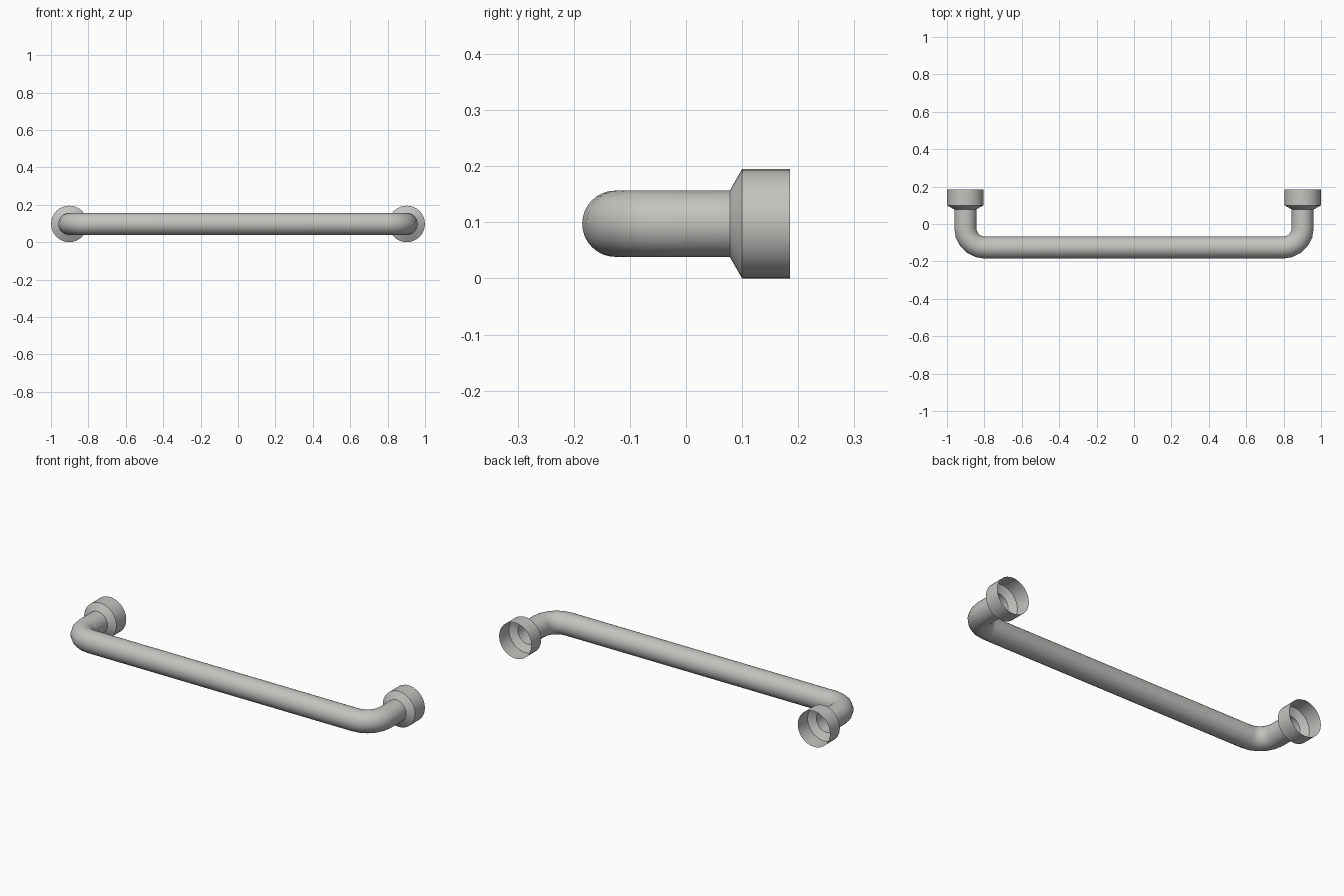
import bpy, bmesh, math
from mathutils import Vector

if "Cube" in bpy.data.objects:
    bpy.data.objects.remove(bpy.data.objects["Cube"])

R_TUBE, R_CUP, ZC = 0.059, 0.0975, 0.0975
X_LEG, Y_BAR, BEND = 0.902, -0.126, 0.105
SIDES, STEPS = 32, 5

steel = bpy.data.materials.new("satin_grey_metal")
steel.diffuse_color = (0.55, 0.545, 0.52, 1)
steel.use_nodes = True
steel.node_tree.nodes["Principled BSDF"].inputs["Base Color"].default_value = steel.diffuse_color


def sweep(name, rings):
    """Open tube through (centre, tangent angle in xy, radius) rings."""
    bm = bmesh.new()
    loops = []
    for (x, y), ang, r in rings:
        side = Vector((-math.sin(ang), math.cos(ang), 0))
        loops.append([bm.verts.new(Vector((x, y, ZC)) + side * r * math.cos(t)
                                   + Vector((0, 0, r * math.sin(t))))
                      for t in (2 * math.pi * i / SIDES for i in range(SIDES))])
    for a, b in zip(loops, loops[1:]):
        for i in range(SIDES):
            j = (i + 1) % SIDES
            bm.faces.new((a[i], a[j], b[j], b[i]))
    bm.faces.ensure_lookup_table()
    bm.normal_update()
    # make the normals point away from the tube's centre line
    f = bm.faces[0]
    mid = f.calc_center_median()
    if f.normal.dot(mid - Vector((rings[0][0][0], mid.y, ZC))) < 0:
        bmesh.ops.reverse_faces(bm, faces=bm.faces[:])
    me = bpy.data.meshes.new(name)
    bm.to_mesh(me)
    bm.free()
    ob = bpy.data.objects.new(name, me)
    bpy.context.collection.objects.link(ob)
    me.materials.append(steel)
    bpy.ops.object.select_all(action='DESELECT')
    ob.select_set(True)
    bpy.context.view_layer.objects.active = ob
    bpy.ops.object.shade_smooth_by_angle(angle=math.radians(30))
    return ob


# bent rail: left leg, bend, bar, bend, right leg
cx, cy = X_LEG - BEND, Y_BAR + BEND
rail = [((-X_LEG, 0.078), -math.pi / 2, R_TUBE)]
for sx, start in ((-1, math.pi), (1, 1.5 * math.pi)):
    for k in range(STEPS + 1):
        a = start + math.pi / 2 * k / STEPS
        rail.append(((sx * cx + BEND * math.cos(a), cy + BEND * math.sin(a)),
                     a + math.pi / 2 - 2 * math.pi, R_TUBE))
rail.append(((X_LEG, 0.078), math.pi / 2, R_TUBE))
sweep("handle_rail", rail)

# hollow mounting cups, open at the wall side
for sx, side in ((-1, "left"), (1, "right")):
    sweep(side + "_mounting_cup",
          [((sx * X_LEG, y), math.pi / 2, r)
           for y, r in ((0.078, R_TUBE), (0.1, R_CUP), (0.185, R_CUP))])
